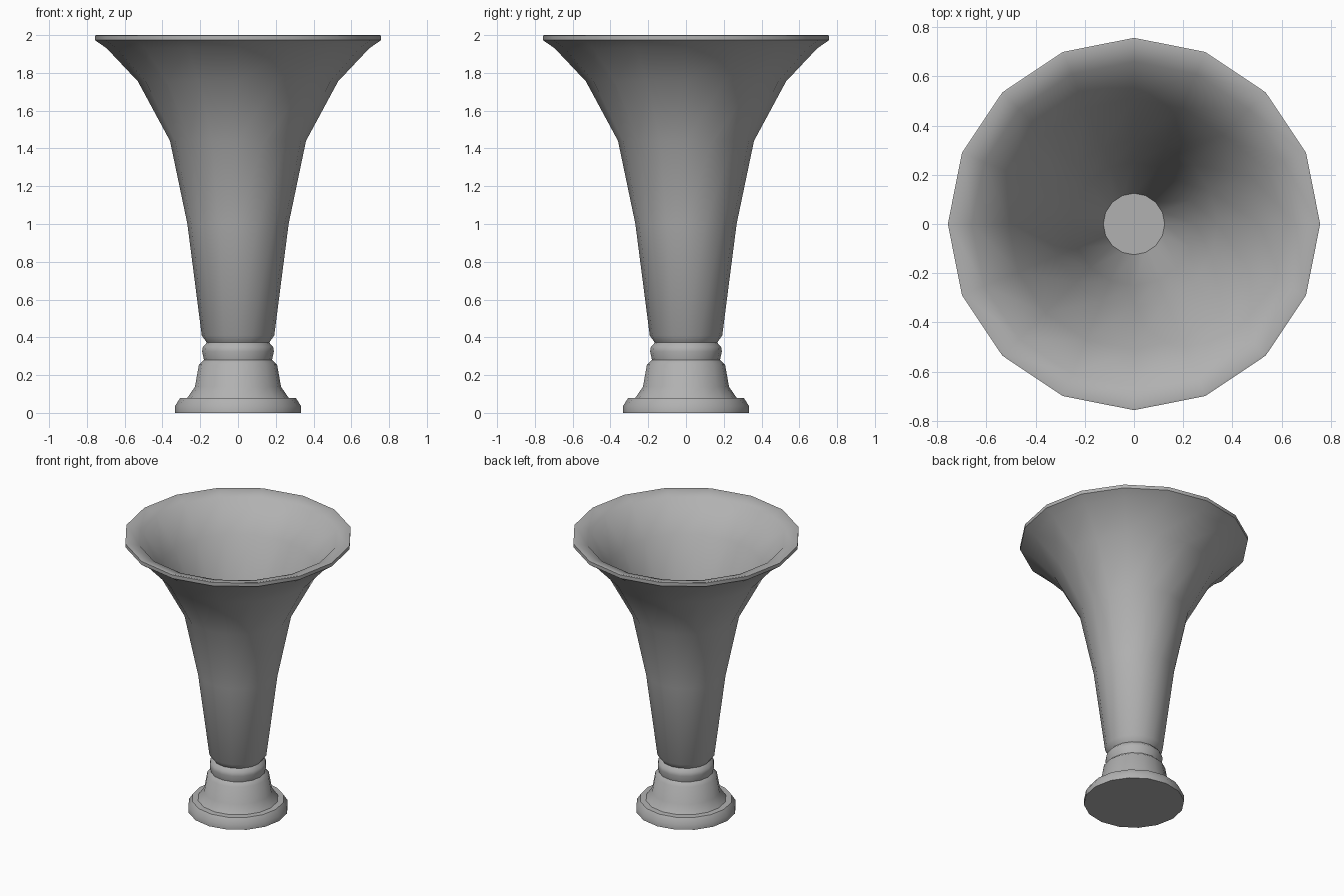
import bpy, bmesh, math

if "Cube" in bpy.data.objects:
    bpy.data.objects.remove(bpy.data.objects["Cube"])

SIDES = 16

# Dark grey finish
grey = bpy.data.materials.new("dark_grey")
grey.diffuse_color = (0.44, 0.44, 0.44, 1)
grey.use_nodes = True
grey.node_tree.nodes["Principled BSDF"].inputs["Base Color"].default_value = grey.diffuse_color


def lathe(name, profile):
    """Revolve (radius, height) points about z; radius 0 closes to a point."""
    bm = bmesh.new()
    rings = []
    for r, z in profile:
        if r == 0:
            rings.append([bm.verts.new((0, 0, z))] * SIDES)
        else:
            rings.append([bm.verts.new((r * math.cos(math.tau * i / SIDES),
                                        r * math.sin(math.tau * i / SIDES), z))
                          for i in range(SIDES)])
    for a, b in zip(rings, rings[1:]):
        for i in range(SIDES):
            j = (i + 1) % SIDES
            quad = [a[i], a[j], b[j], b[i]]
            bm.faces.new(list(dict.fromkeys(quad)))
    mesh = bpy.data.meshes.new(name)
    bm.to_mesh(mesh)
    bm.free()
    mesh.materials.append(grey)
    obj = bpy.data.objects.new(name, mesh)
    bpy.context.collection.objects.link(obj)
    bpy.ops.object.select_all(action='DESELECT')
    obj.select_set(True)
    bpy.context.view_layer.objects.active = obj
    bpy.ops.object.shade_smooth_by_angle(angle=math.radians(48))
    return obj


# Stepped foot with collar ring
lathe("foot", [(0, 0), (0.333, 0), (0.333, 0.037), (0.307, 0.078), (0.268, 0.08),
               (0.228, 0.138), (0.207, 0.255), (0.18, 0.28), (0.19, 0.325),
               (0.186, 0.35), (0.165, 0.372)])

# Flared bowl: outer wall, rim, inner wall, floor
lathe("flared_bowl", [(0.165, 0.372), (0.192, 0.41), (0.268, 1.0), (0.36, 1.44),
                      (0.53, 1.755), (0.695, 1.93), (0.757, 1.973), (0.757, 1.998),
                      (0.748, 2.0), (0.66, 1.975), (0.51, 1.77), (0.34, 1.43),
                      (0.25, 1.0), (0.125, 0.42), (0, 0.42)])
